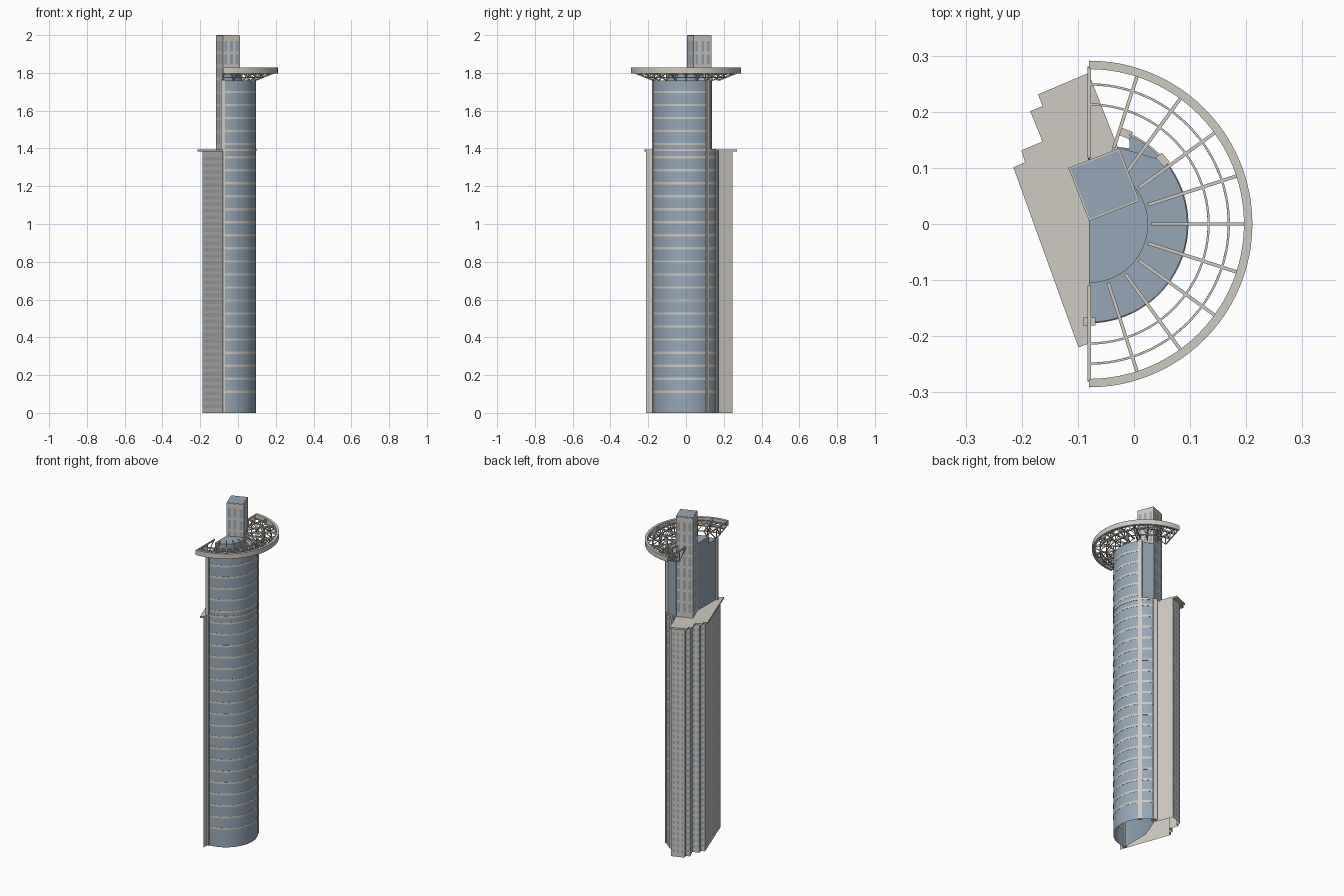
import bpy, bmesh, math
from mathutils import Vector, Matrix

cube = bpy.data.objects.get("Cube")
if cube:
    bpy.data.objects.remove(cube)


def material(name, rgb):
    m = bpy.data.materials.new(name)
    m.use_nodes = True
    m.diffuse_color = (*rgb, 1)
    m.node_tree.nodes["Principled BSDF"].inputs["Base Color"].default_value = (*rgb, 1)
    return m


STONE = material("warm stone", (0.62, 0.59, 0.54))
GLASS = material("blue glass", (0.31, 0.39, 0.48))
CX = -0.08          # centre of the half-round plan
R = 0.175           # radius of the curved glass front
ROOF = 1.39         # roof level of the rear slab
TOP = 1.76          # roof level of the glass tower


def finish(name, bm, mat, smooth=False):
    me = bpy.data.meshes.new(name)
    bm.to_mesh(me)
    bm.free()
    me.materials.append(mat)
    if smooth:
        for p in me.polygons:
            p.use_smooth = True
        me.set_sharp_from_angle(angle=math.radians(30))
    ob = bpy.data.objects.new(name, me)
    bpy.context.collection.objects.link(ob)
    return ob


def prism(name, pts, z0, z1, mat, bottom=True, smooth=False):
    bm = bmesh.new()
    lo = [bm.verts.new((x, y, z0)) for x, y in pts]
    hi = [bm.verts.new((x, y, z1)) for x, y in pts]
    n = len(pts)
    for i in range(n):
        j = (i + 1) % n
        bm.faces.new((lo[i], lo[j], hi[j], hi[i]))
    bm.faces.new(hi)
    if bottom:
        bm.faces.new(lo[::-1])
    bmesh.ops.recalc_face_normals(bm, faces=bm.faces)
    return finish(name, bm, mat, smooth)


def polar(r, deg, z=None):
    a = math.radians(deg)
    p = (CX + r * math.cos(a), r * math.sin(a))
    return p if z is None else Vector((*p, z))


def arc(r, a0, a1, n=48):
    return [polar(r, a0 + (a1 - a0) * i / n) for i in range(n + 1)]


def ring(name, r0, r1, z0, z1, mat, a0=-90, a1=90):
    return prism(name, arc(r1, a0, a1) + arc(r0, a1, a0), z0, z1, mat, smooth=True)


def bar(bm, a, b, w, h):
    d = b - a
    rot = d.to_track_quat('X', 'Z').to_matrix().to_4x4()
    size = Matrix.Diagonal((d.length, w, h, 1))
    bmesh.ops.create_cube(bm, size=1, matrix=Matrix.Translation((a + b) / 2) @ rot @ size)


def window_grid(bm, p, q, cols, w, zs, h):
    """Flat panes along the wall p-q; outside is left of the direction of travel."""
    p, q = Vector(p), Vector(q)
    d = (q - p).normalized()
    out = Vector((-d.y, d.x)) * 0.001
    for c in range(cols):
        m = p.lerp(q, (c + 0.5) / cols) + out
        a, b = m - d * w / 2, m + d * w / 2
        for z in zs:
            bm.faces.new([bm.verts.new((v.x, v.y, z + s * h / 2))
                          for v, s in ((b, -1), (a, -1), (a, 1), (b, 1))])


# Curved glass tower: wide lower stage, narrower upper stage
A_LOW, A_UP = 66, 40
notch = (-0.029, 0.137)
pivot = (CX, 0.005)
prism("lower_glass_tower", arc(R, -90, A_LOW) + [(-0.008, 0.135), notch, pivot],
      0, ROOF, GLASS, bottom=False, smooth=True)
prism("upper_glass_tower", arc(R, -90, A_UP) + [notch, pivot],
      ROOF, TOP, GLASS, smooth=True)

# Floor bands round the curved front
for i in range(24):
    z = 0.112 + i * 0.069
    ring(f"floor_band_{i + 1}", R - 0.002, R + 0.001, z - 0.006, z + 0.006,
         STONE, -87, A_LOW if z < ROOF else A_UP)
ring("setback_band", R - 0.002, R + 0.002, ROOF - 0.004, ROOF + 0.008, STONE, -87, A_LOW)

# Edge columns
for name, ang, top in (("front_column", -90, TOP + 0.005),
                       ("back_column", 68, ROOF + 0.005),
                       ("setback_column", 41, TOP + 0.005)):
    bm = bmesh.new()
    for x, y, z in ((0, 0, top / 2),):
        m = (Matrix.Translation(polar(R - 0.001, ang, z))
             @ Matrix.Rotation(math.radians(ang), 4, 'Z')
             @ Matrix.Diagonal((0.014, 0.022, top, 1)))
        bmesh.ops.create_cube(bm, size=1, matrix=m)
    finish(name, bm, STONE)

# Rear slab with stepped end
slab = [(CX, -0.213), (-0.189, 0.089), (-0.168, 0.098), (-0.175, 0.119), (-0.137, 0.135),
        (-0.159, 0.189), (-0.137, 0.198), (-0.145, 0.219), (-0.072, 0.245)]
prism("rear_slab", slab + [notch, pivot], 0, ROOF - 0.005, STONE, bottom=False)
roof = [(CX, -0.213), (-0.099, -0.22), (-0.215, 0.101), (-0.194, 0.11), (-0.201, 0.131),
        (-0.163, 0.147), (-0.185, 0.201), (-0.163, 0.21), (-0.171, 0.231), (-0.081, 0.269)]
prism("rear_slab_roof", roof + [notch, pivot], ROOF - 0.005, ROOF + 0.005, STONE)

bm = bmesh.new()
floors = [0.035 + i * 0.0345 for i in range(39)]
for p, q in zip(slab, slab[1:]):
    length = (Vector(q) - Vector(p)).length
    window_grid(bm, p, q, max(1, round(length / 0.026)), 0.012, floors, 0.02)
finish("rear_slab_windows", bm, GLASS)

# Square service core
core = [pivot, (-0.117, 0.1), (-0.026, 0.135), (0.01, 0.041)]
prism("service_core", core, ROOF, 1.998, STONE)
bm = bmesh.new()
rows = [1.942 - i * 0.07 for i in range(8)]
for i in range(4):
    window_grid(bm, core[i], core[(i + 1) % 4], 3, 0.016, rows, 0.055)
finish("core_windows", bm, GLASS)
mid = sum((Vector(p) for p in core), Vector((0, 0))) / 4
prism("core_roof", [mid.lerp(Vector(p), 0.94) for p in core], 1.997, 2.0, GLASS)

# Penthouse drum under the halo
prism("penthouse_drum", arc(0.105, -90, 50) + [pivot], TOP, 1.8, GLASS, smooth=True)

# Halo: outer beam, inner rings and radial trusses
ring("halo_beam", 0.276, 0.291, 1.798, 1.828, STONE)
RADII = (0.175, 0.213, 0.249, 0.28)


def low(r):
    return 1.76 + (r - R) * 0.4


for i, r in enumerate(RADII[1:3]):
    ring(f"halo_ring_{i + 1}", r - 0.002, r + 0.002, 1.816, 1.823, STONE)
    ring(f"halo_lower_ring_{i + 1}", r - 0.002, r + 0.002, low(r) - 0.002, low(r) + 0.003, STONE)

bm = bmesh.new()
Z = 1.82
for k in range(11):
    a = -90 + 18 * k
    inner = {9: 0.143, 10: 0.118}.get(k, 0.11)
    bar(bm, polar(inner, a, Z), polar(0.28, a, Z), 0.006, 0.008)
    bar(bm, polar(R, a, low(R)), polar(0.28, a, low(0.28)), 0.005, 0.005)
    for r0, r1 in zip(RADII, RADII[1:]):
        bar(bm, polar(r0, a, low(r0)), polar(r0, a, Z), 0.004, 0.004)
        bar(bm, polar(r0, a, Z), polar(r1, a, low(r1)), 0.004, 0.004)
    bar(bm, polar(0.115, a, Z), polar(R, a, low(R)), 0.004, 0.004)
finish("halo_trusses", bm, STONE)

# Cross bracing between trusses, along the rings
bm = bmesh.new()
for k in range(10):
    a = -90 + 18 * k
    for r in RADII[1:3]:
        bar(bm, polar(r, a, low(r)), polar(r, a + 9, Z), 0.003, 0.003)
        bar(bm, polar(r, a + 9, Z), polar(r, a + 18, low(r)), 0.003, 0.003)
finish("halo_bracing", bm, STONE)
